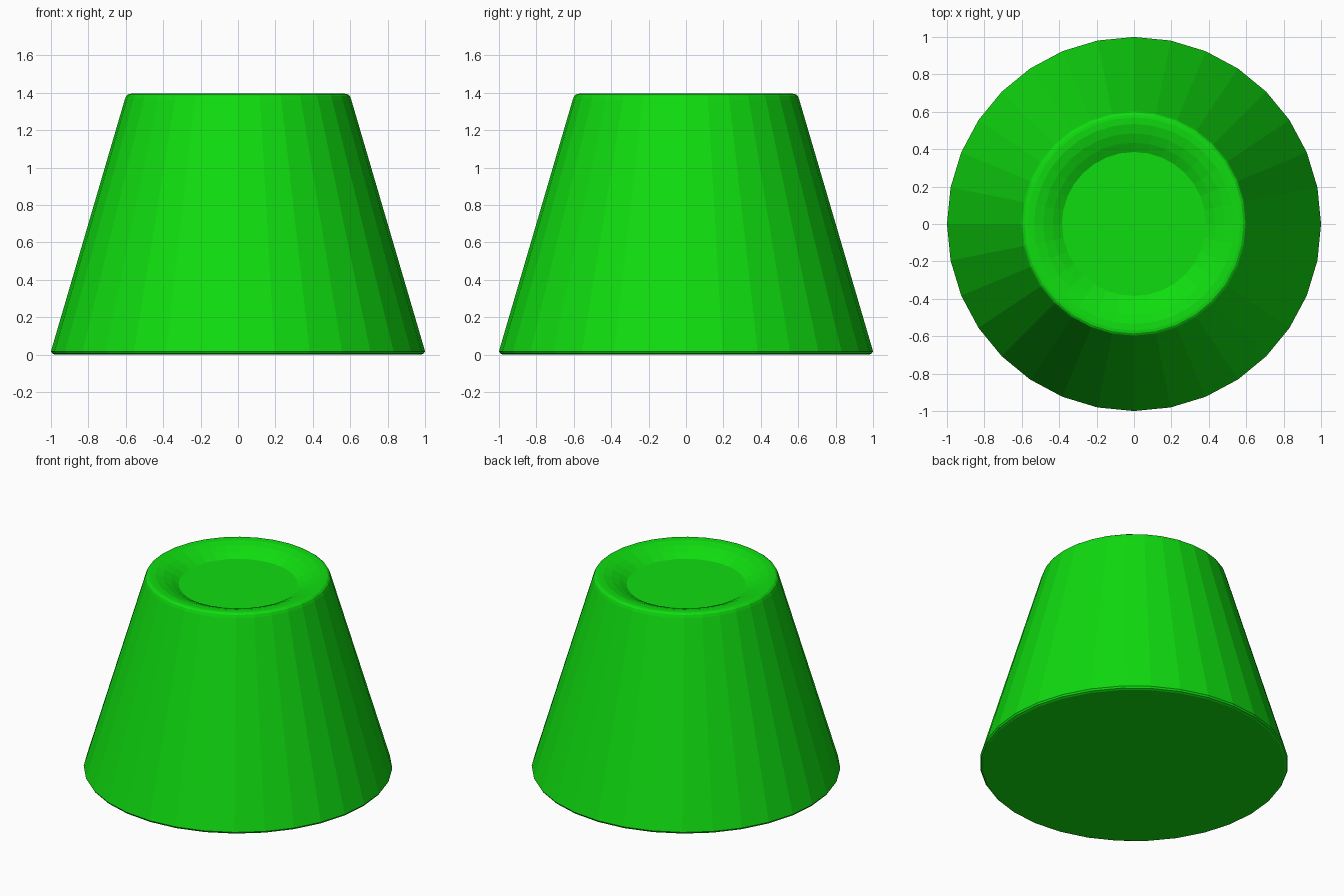
import bpy, bmesh, math

cube = bpy.data.objects.get("Cube")
if cube:
    bpy.data.objects.remove(cube, do_unlink=True)

SIDES = 32

green = bpy.data.materials.new("bright_green")
green.use_nodes = True
colour = (0.005, 0.72, 0.005, 1)
green.diffuse_color = colour
green.node_tree.nodes["Principled BSDF"].inputs["Base Color"].default_value = colour

# Profile as (radius, height): rounded foot, tapered wall, rounded rim, shallow dish
profile = [
    (0.98, 0), (0.993, 0.006), (1.0, 0.018), (0.995, 0.035),
    (0.605, 1.365), (0.597, 1.384), (0.585, 1.393), (0.57, 1.395),
    (0.535, 1.393), (0.485, 1.379), (0.435, 1.357), (0.385, 1.328),
]

# Lathe the profile into a closed solid
bm = bmesh.new()
rings = []
for radius, height in profile:
    angles = [2 * math.pi * i / SIDES for i in range(SIDES)]
    rings.append([bm.verts.new((radius * math.cos(a), radius * math.sin(a), height))
                  for a in angles])
for low, high in zip(rings, rings[1:]):
    for i in range(SIDES):
        j = (i + 1) % SIDES
        bm.faces.new((low[i], low[j], high[j], high[i]))
bm.faces.new(rings[0][::-1])  # flat underside
bm.faces.new(rings[-1])       # dish floor
bmesh.ops.recalc_face_normals(bm, faces=bm.faces)

mesh = bpy.data.meshes.new("tapered_body")
bm.to_mesh(mesh)
bm.free()
mesh.materials.append(green)
body = bpy.data.objects.new("tapered_body", mesh)
bpy.context.collection.objects.link(body)
